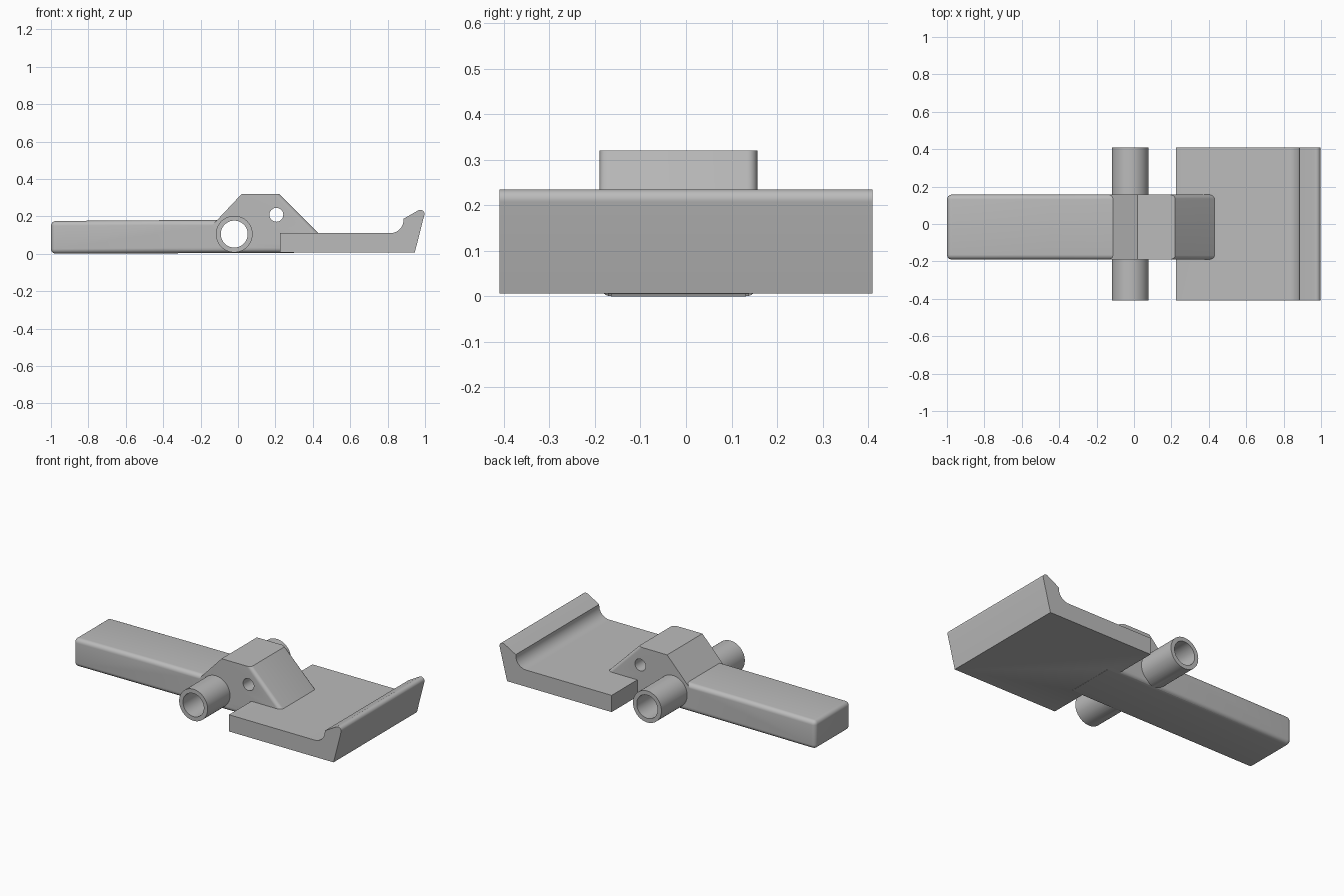
import bpy, bmesh, math
from mathutils import Matrix, Vector

if "Cube" in bpy.data.objects:
    bpy.data.objects.remove(bpy.data.objects["Cube"])

grey = bpy.data.materials.new("plain grey")
grey.use_nodes = True
colour = (0.5, 0.5, 0.5, 1)
grey.diffuse_color = colour
grey.node_tree.nodes["Principled BSDF"].inputs["Base Color"].default_value = colour


def finish(name, bm):
    bmesh.ops.recalc_face_normals(bm, faces=bm.faces)
    mesh = bpy.data.meshes.new(name)
    bm.to_mesh(mesh)
    bm.free()
    mesh.materials.append(grey)
    obj = bpy.data.objects.new(name, mesh)
    bpy.context.collection.objects.link(obj)
    return obj


def prism(name, profile, y0, y1, radius=0, rule=None):
    """Extrude an xz profile along y and round the edges picked by the rule."""
    bm = bmesh.new()
    face = bm.faces.new([bm.verts.new((x, y0, z)) for x, z in profile])
    new = bmesh.ops.extrude_face_region(bm, geom=[face])["geom"]
    bmesh.ops.translate(bm, vec=(0, y1 - y0, 0),
                        verts=[v for v in new if isinstance(v, bmesh.types.BMVert)])
    bmesh.ops.recalc_face_normals(bm, faces=bm.faces)
    if rule:
        edges = [e for e in bm.edges if rule(e.verts[0].co, e.verts[1].co)]
        bmesh.ops.bevel(bm, geom=edges, offset=radius, segments=6,
                        profile=0.5, affect="EDGES")
    return finish(name, bm)


def rod(name, x, z, radius, y):
    bm = bmesh.new()
    turn = Matrix.Translation((x, 0, z)) @ Matrix.Rotation(math.pi / 2, 4, "X")
    bmesh.ops.create_cone(bm, cap_ends=True, segments=64, radius1=radius,
                          radius2=radius, depth=2 * y, matrix=turn)
    return finish(name, bm)


def combine(target, other, operation):
    mod = target.modifiers.new(operation.lower(), "BOOLEAN")
    mod.operation, mod.object, mod.solver = operation, other, "EXACT"
    bpy.context.view_layer.objects.active = target
    bpy.ops.object.modifier_apply(modifier=mod.name)
    bpy.data.objects.remove(other)


BACK, FRONT = 0.157, -0.19

# Rounded handle bar, buried in the tray at its far end
lever = prism("lever", [(-1, 0), (0.3, 0.005), (0.3, 0.1), (0.1, 0.18), (-0.45, 0.179), (-1, 0.175)],
              FRONT, BACK, 0.026,
              lambda a, b: (abs(a.y - b.y) < 0.01 and max(a.x, b.x) < 0.31
                            and abs(a.x - b.x) > 0.25) or max(a.x, b.x) < -0.9)

# Raised hub with a softened far slope
hub = prism("hub", [(-0.14, 0.15), (0.02, 0.32), (0.22, 0.32), (0.44, 0.1),
                    (0.44, 0.06), (-0.05, 0.06)], FRONT, BACK, 0.022,
            lambda a, b: abs(a.y - b.y) < 0.01 and min(a.x, b.x) > 0.2 and max(a.z, b.z) > 0.3)

# Wide tray with a curved inner corner and a slanted lip
corner = [(0.815 + 0.07 * math.sin(t), 0.18 - 0.07 * math.cos(t))
          for t in [math.radians(10 * i) for i in range(9)]]
tip = [(0.975 + 0.022 * math.cos(t), 0.213 + 0.022 * math.sin(t))
       for t in [math.radians(-15 + 15 * i) for i in range(10)]]
tray = prism("tray", [(0.225, 0.006), (0.945, 0.006)] + tip + [(0.885, 0.187)]
             + corner[::-1] + [(0.225, 0.11)], -0.41, 0.41)

# Join the parts, then drill the pivot bore and the small pin hole
for part in (hub, tray, rod("pivot_tube", -0.02, 0.105, 0.098, 0.41)):
    combine(lever, part, "UNION")
for hole in (rod("bore", -0.02, 0.105, 0.072, 0.6), rod("pin_hole", 0.205, 0.208, 0.037, 0.6)):
    combine(lever, hole, "DIFFERENCE")

lever.select_set(True)
bpy.ops.object.shade_smooth_by_angle(angle=math.radians(25))
